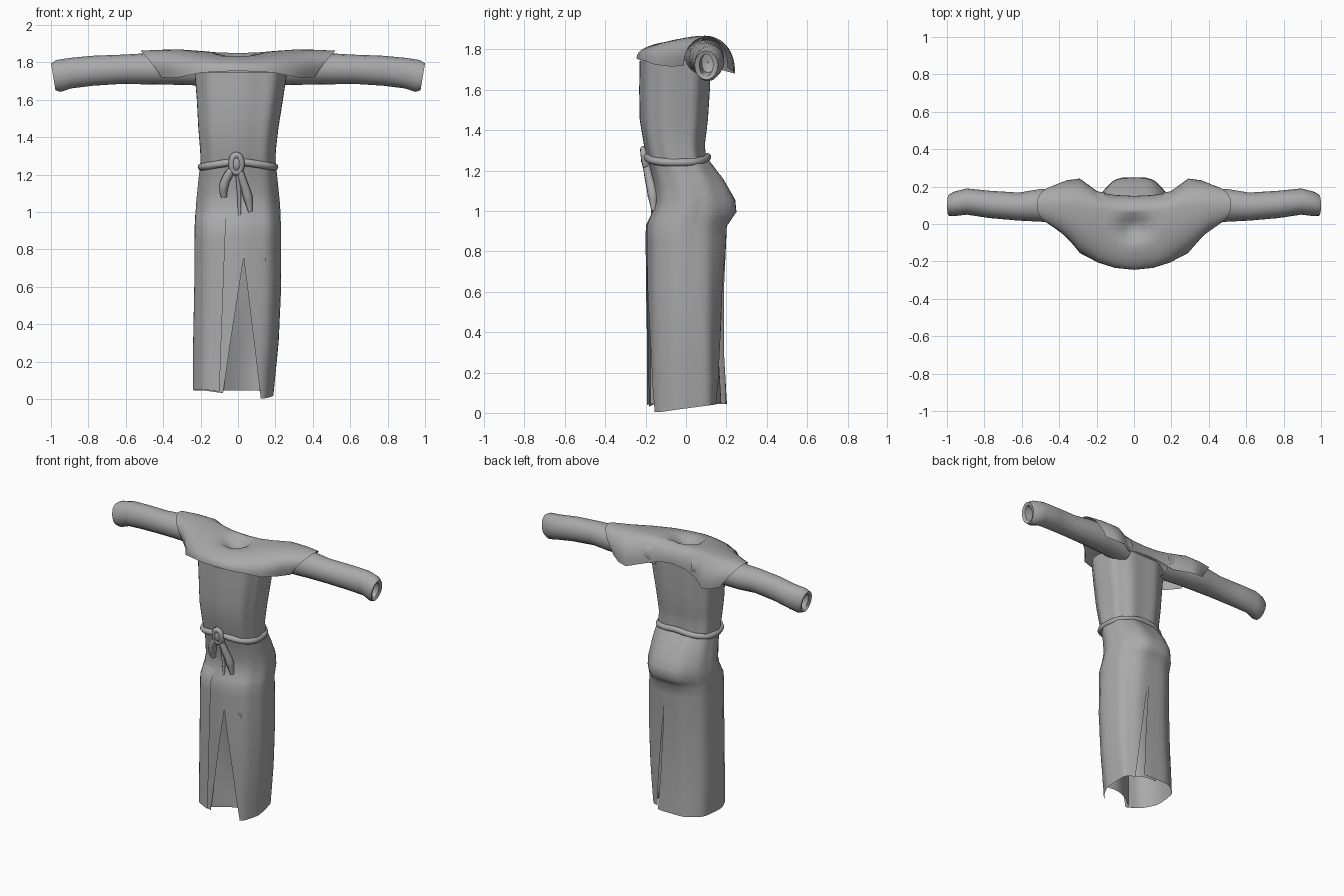
import bpy, bmesh, math
from mathutils import Vector

if "Cube" in bpy.data.objects:
    bpy.data.objects.remove(bpy.data.objects["Cube"])

cloth = bpy.data.materials.new("grey_cloth")
cloth.diffuse_color = (0.4, 0.4, 0.4, 1)
cloth.use_nodes = True
cloth.node_tree.nodes["Principled BSDF"].inputs["Base Color"].default_value = cloth.diffuse_color


def finish(name, bm, angle=50):
    bmesh.ops.remove_doubles(bm, verts=bm.verts, dist=0.0005)
    bmesh.ops.recalc_face_normals(bm, faces=bm.faces)
    me = bpy.data.meshes.new(name)
    bm.to_mesh(me)
    bm.free()
    ob = bpy.data.objects.new(name, me)
    bpy.context.collection.objects.link(ob)
    me.materials.append(cloth)
    bpy.ops.object.select_all(action='DESELECT')
    ob.select_set(True)
    bpy.context.view_layer.objects.active = ob
    bpy.ops.object.shade_smooth_by_angle(angle=math.radians(angle))
    return ob


def loft(bm, rows, closed=False):
    vs = [[bm.verts.new(p) for p in r] for r in rows]
    for a, b in zip(vs, vs[1:]):
        n = len(a)
        for i in range(n if closed else n - 1):
            j = (i + 1) % n
            bm.faces.new((a[i], a[j], b[j], b[i]))


def interp(table, z):
    # table rows run from high z to low z
    for a, b in zip(table, table[1:]):
        if z >= b[0]:
            f = max(0, min(1, (a[0] - z) / (a[0] - b[0])))
            return [p + (q - p) * f for p, q in zip(a[1:], b[1:])]
    return table[-1][1:]


def spow(v, e):
    return math.copysign(abs(v) ** e, v)


def ring_point(ring, t, grow=0.0, ripple=0.0):
    # t = 0 faces front, t = pi/2 faces +x; the last value rounds the back
    cx, rx, yf, yb, eb = ring
    k = ripple * math.cos(9 * t)
    c = math.cos(t)
    x = cx + (rx + grow + k) * spow(math.sin(t), 0.78)
    y = (yf + yb) / 2 - ((yb - yf) / 2 + grow + k) * spow(c, 0.78 if c > 0 else eb)
    return x, y


def angle_at(ring, x):
    return math.asin(max(-1, min(1, spow((x - ring[0]) / ring[1], 1 / 0.78))))


# Skirt: z, centre x, half width, front y, back y, back roundness
SKIRT = [(1.26, 0, .20, -.185, .105, .8), (1.15, 0, .212, -.16, .19, 1.2),
         (1.05, 0, .222, -.15, .247, 1.45), (.99, 0, .226, -.165, .253, 1.45),
         (.92, 0, .228, -.19, .205, 1.05), (.6, 0, .23, -.19, .19, .85),
         (.3, -.01, .226, -.185, .19, .8), (.04, -.025, .213, -.185, .205, .8)]
LEVELS = [1.26, 1.2, 1.15, 1.1, 1.05, .99, .955, .92, .85, .75, .6, .45, .3, .15, .04]


def hem(z, x, y):
    drop = .045 * max(0, 1 - math.hypot(x - .12, y + .13) / .3)
    return z + .005 - drop * max(0, (.3 - z) / .26)


bm = bmesh.new()
for side in (1, -1):
    rows = []
    for z in LEVELS:
        ring = interp(SKIRT, z)
        gap = max(0, .75 - z) / .71
        t0 = angle_at(ring, .03 + (.09 if side > 0 else -.11) * gap)
        back_gap = max(0, .85 - z) / .81
        t1 = side * math.pi - angle_at(ring, .03 + (.085 if side > 0 else .045) * back_gap)
        row = []
        for i in range(25):
            x, y = ring_point(ring, t0 + (t1 - t0) * i / 24, 0, .003)
            if side > 0 and i > 16:
                y -= .025 * back_gap * (i - 16) / 8
            row.append((x, y, max(0, hem(z, x, y))))
        rows.append(row)
    loft(bm, rows)
finish("skirt", bm)

# Overlapping wrap panel on the front, merging into the skirt at its top
bm = bmesh.new()
rows = []
for z in LEVELS[5:]:
    ring = interp(SKIRT, z)
    t0 = angle_at(ring, -.06 - .035 * (.99 - z) / .95)
    lift = .001 + .013 * min(1, (.99 - z) / .08)
    row = []
    for i in range(13):
        f = i / 12
        x, y = ring_point(ring, t0 + (-1.75 - t0) * f, lift * (1 - f), .003)
        row.append((x, y, hem(z, x, y) + .005))
    rows.append(row)
loft(bm, rows)
finish("wrap_panel", bm)

# Recessed under layer behind the front slit, slanting inward to the right
bm = bmesh.new()
rows = []
for z in LEVELS[9:]:
    gap = (.75 - z) / .71
    row = []
    for i in range(9):
        f = i / 8
        x = -.1 + .25 * f
        y = -.175 + .1 * min(1, gap * 1.5) * math.sin(f * math.pi * .62)
        row.append((x, y, z + .005))
    rows.append(row)
loft(bm, rows)
finish("front_underlayer", bm)

# Under layer closing the back slit
bm = bmesh.new()
rows = []
for z in LEVELS[8:]:
    ring = interp(SKIRT, z)
    row = []
    for i in range(9):
        x, y = ring_point(ring, math.pi - .75 + .1 * i, -.03 * min(1, (.9 - z) / .5), 0)
        row.append((x, y, hem(z, x, y) + .005))
    rows.append(row)
loft(bm, rows)
finish("back_underlayer", bm)

# Tunic body
TUNIC = [(1.745, .015, .245, -.225, .125, .78), (1.6, .01, .228, -.228, .12, .78),
         (1.45, .002, .212, -.225, .11, .78), (1.33, 0, .2, -.205, .095, .78),
         (1.25, 0, .197, -.185, .10, .78)]
bm = bmesh.new()
rows = []
for z in (1.745, 1.67, 1.6, 1.52, 1.45, 1.38, 1.33, 1.25):
    ring = interp(TUNIC, z)
    rows.append([(*ring_point(ring, math.tau * i / 60, 0, .004), z) for i in range(60)])
loft(bm, rows, True)
finish("tunic", bm)

# Sleeves: x, centre y, centre z, half depth, half height; the last rows turn inside
SLEEVE = [(.16, .08, 1.755, .09, .08), (.35, .095, 1.765, .09, .085),
          (.5, .1, 1.765, .088, .083), (.62, .093, 1.763, .075, .078),
          (.78, .105, 1.755, .073, .08), (.9, .12, 1.742, .07, .082),
          (.965, .108, 1.727, .066, .085), (.993, .1, 1.722, .058, .072),
          (.985, .1, 1.722, .034, .055), (.9, .11, 1.735, .032, .05),
          (.89, .11, 1.735, .002, .002)]
for side, name in ((1, "right_sleeve"), (-1, "left_sleeve")):
    bm = bmesh.new()
    rows = []
    for x, cy, cz, ry, rz in SLEEVE:
        slant = .012 if x > .95 else 0
        rows.append([(side * (x - .005 + slant * math.sin(math.tau * i / 16)),
                      cy + ry * math.cos(math.tau * i / 16),
                      cz + rz * math.sin(math.tau * i / 16)) for i in range(16)])
    loft(bm, rows, True)
    finish(name, bm)

# Shoulder cape: top x, edge x, front y, front z, top y, top z, back y, back z
CAPE = [(0, 0, -.245, 1.755, .06, 1.85, .15, 1.74),
        (.1, .1, -.235, 1.75, .065, 1.852, .155, 1.73),
        (.19, .19, -.207, 1.745, .08, 1.86, .17, 1.70),
        (.30, .29, -.155, 1.725, .095, 1.868, .243, 1.68),
        (.42, .35, -.07, 1.715, .10, 1.867, .235, 1.69),
        (.52, .41, -.01, 1.72, .105, 1.862, .205, 1.71)]
# extra stations near the neck
mid = [tuple((a + b) / 2 for a, b in zip(p, q)) for p, q in zip(CAPE[:2], CAPE[1:3])]
CAPE = [CAPE[0], mid[0], CAPE[1], mid[1]] + CAPE[2:]
bm = bmesh.new()
rows = []
for side, part in ((-1, CAPE[:0:-1]), (1, CAPE)):
    for xt, xe, yf, zf, yt, zt, yb, zb in part:
        row = []
        for i in range(25):
            a = math.pi * i / 24
            ye, ze = (yf, zf) if i < 12 else (yb, zb)
            s = math.sin(a)
            x = xe + (xt - xe) * s
            y = yt + (ye - yt) * abs(math.cos(a))
            z = ze + (zt - ze) * s ** .85
            # dip for the neck opening
            z -= .07 * max(0, 1 - math.hypot(x / .11, (y + .02) / .09))
            row.append((side * x, y, z))
        rows.append(row)
loft(bm, rows)
finish("shoulder_cape", bm, 60)


def cord(name, pts, radius, closed=False, taper=None):
    cu = bpy.data.curves.new(name, 'CURVE')
    cu.dimensions = '3D'
    cu.bevel_depth = radius
    cu.bevel_resolution = 2
    cu.resolution_u = 4
    cu.use_fill_caps = True
    sp = cu.splines.new('BEZIER')
    sp.bezier_points.add(len(pts) - 1)
    for i, (bp, p) in enumerate(zip(sp.bezier_points, pts)):
        bp.co = Vector(p)
        bp.handle_left_type = bp.handle_right_type = 'AUTO'
        bp.radius = taper[i] if taper else 1
    sp.use_cyclic_u = closed
    ob = bpy.data.objects.new(name, cu)
    bpy.context.collection.objects.link(ob)
    cu.materials.append(cloth)


# Belt cord dipping at the sides, knot, loop and hanging tails
waist = (0, .196, -.19, .105, .78)
belt = []
for i in range(20):
    t = math.tau * i / 20
    x, y = ring_point(waist, t)
    belt.append((x, y, 1.268 - .028 * abs(math.sin(t))))
cord("belt", belt, .02, True)
cord("belt_loop", [(-.01, -.195, 1.21), (-.033, -.205, 1.26), (-.01, -.21, 1.305),
                   (.018, -.205, 1.26)], .018, True)
cord("left_tail", [(-.01, -.2, 1.25), (-.05, -.188, 1.2), (-.078, -.17, 1.13),
                   (-.075, -.16, 1.08)], .024, False, [.7, 1, 1.1, .7])
cord("right_tail", [(0, -.2, 1.25), (.025, -.185, 1.17), (.052, -.165, 1.08),
                    (.067, -.16, 1.0)], .024, False, [.7, .9, 1.1, .5])
cord("middle_tail", [(-.005, -.195, 1.24), (.005, -.17, 1.12), (.008, -.165, .96)],
     .014, False, [1, .9, .5])
bm = bmesh.new()
bmesh.ops.create_uvsphere(bm, u_segments=12, v_segments=8, radius=1)
for v in bm.verts:
    v.co = Vector((v.co.x * .034 - .008, v.co.y * .026 - .198, v.co.z * .045 + 1.262))
finish("knot", bm)
